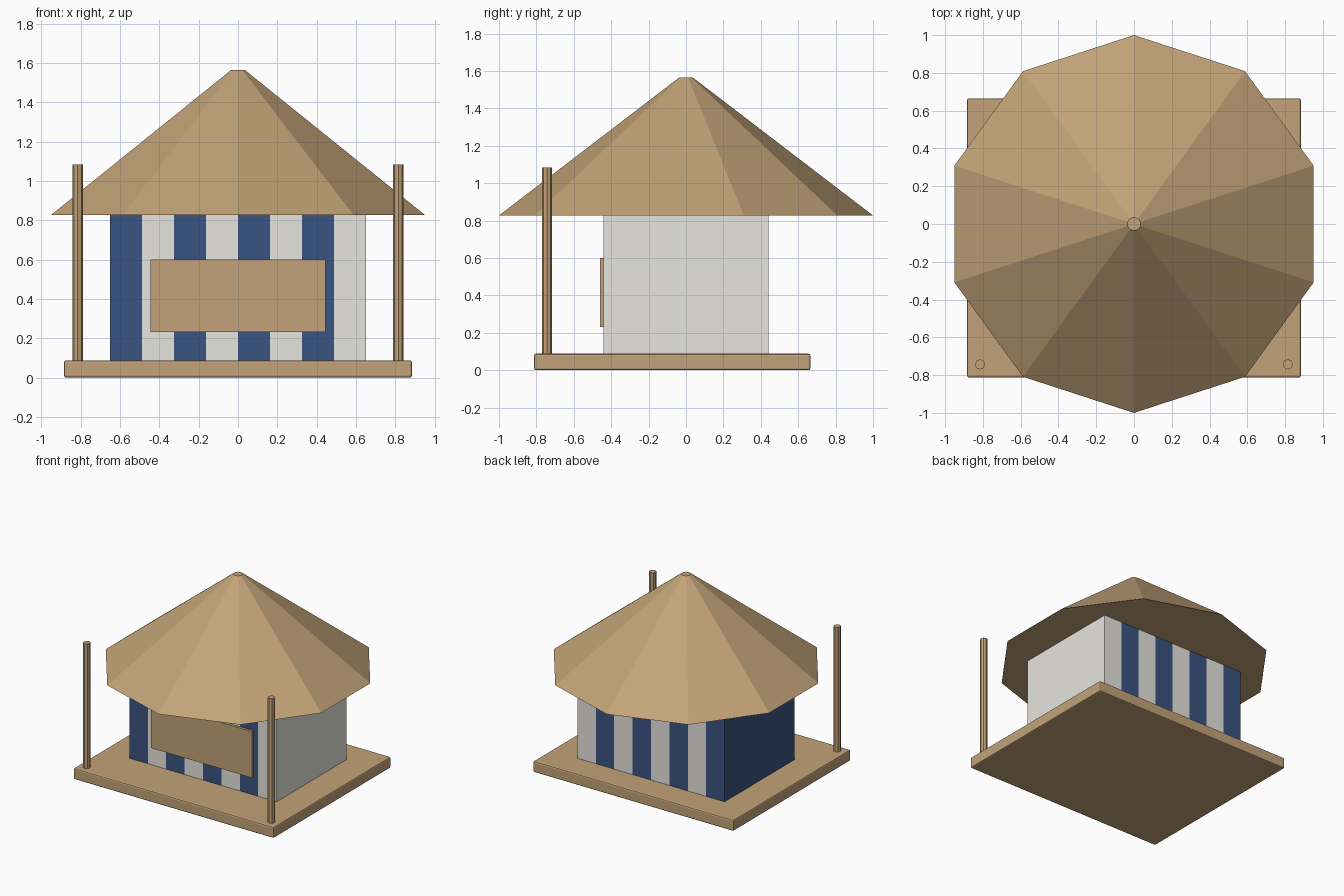
import bpy, bmesh, math
from mathutils import Vector

if "Cube" in bpy.data.objects:
    bpy.data.objects.remove(bpy.data.objects["Cube"])


def material(name, colour):
    m = bpy.data.materials.new(name)
    m.diffuse_color = (*colour, 1)
    m.use_nodes = True
    m.node_tree.nodes["Principled BSDF"].inputs["Base Color"].default_value = m.diffuse_color
    return m


wood = material("tan wood", (0.54, 0.365, 0.188))
white = material("off white", (0.79, 0.78, 0.735))
blue = material("navy blue", (0.042, 0.088, 0.219))


def finish(name, bm, *mats):
    bmesh.ops.recalc_face_normals(bm, faces=bm.faces)
    mesh = bpy.data.meshes.new(name)
    bm.to_mesh(mesh)
    bm.free()
    for m in mats:
        mesh.materials.append(m)
    obj = bpy.data.objects.new(name, mesh)
    bpy.context.collection.objects.link(obj)
    return obj


def box_mesh(low, high):
    bm = bmesh.new()
    bmesh.ops.create_cube(bm, size=1)
    low, high = Vector(low), Vector(high)
    size = high - low
    for v in bm.verts:
        v.co = Vector([low[i] + (v.co[i] + 0.5) * size[i] for i in range(3)])
    return bm


def cone(name, sides, r1, r2, z1, z2, x=0, y=0):
    bm = bmesh.new()
    bmesh.ops.create_cone(bm, cap_ends=True, segments=sides,
                          radius1=r1, radius2=r2, depth=z2 - z1)
    # put a corner on the +y axis
    top = max(bm.verts, key=lambda v: v.co.xy.length)
    turn = math.pi / 2 - math.atan2(top.co.y, top.co.x)
    c, s = math.cos(turn), math.sin(turn)
    for v in bm.verts:
        px, py = v.co.x, v.co.y
        v.co = (c * px - s * py + x, s * px + c * py + y, v.co.z + (z1 + z2) / 2)
    return finish(name, bm, wood)


# Floor platform with softened edges
floor = finish("floor_platform", box_mesh((-0.884, -0.813, 0), (0.884, 0.665, 0.088)), wood)
bevel = floor.modifiers.new("edge_bevel", 'BEVEL')
bevel.width = 0.01
bevel.segments = 2

# Walls cut into eight vertical stripes, coloured by x position
W, STRIPES = 0.65, 8
step = 2 * W / STRIPES
bm = box_mesh((-W, -0.441, 0.088), (W, 0.441, 0.829))
for i in range(1, STRIPES):
    bmesh.ops.bisect_plane(bm, geom=bm.verts[:] + bm.edges[:] + bm.faces[:],
                           plane_co=(-W + i * step, 0, 0), plane_no=(1, 0, 0))
for f in bm.faces:
    stripe = int((f.calc_center_median().x + W) / step)
    f.material_index = min(max(stripe, 0), STRIPES - 1) % 2
finish("striped_walls", bm, blue, white)

# Front counter board
finish("counter_board", box_mesh((-0.446, -0.461, 0.232), (0.446, -0.441, 0.601)), wood)

# Ten-sided roof
cone("roof", 10, 1.0, 0.036, 0.827, 1.565)

# Two front posts
for side, x in (("left", -0.815), ("right", 0.815)):
    cone(side + "_post", 8, 0.027, 0.027, 0.08, 1.083, x, -0.743)
